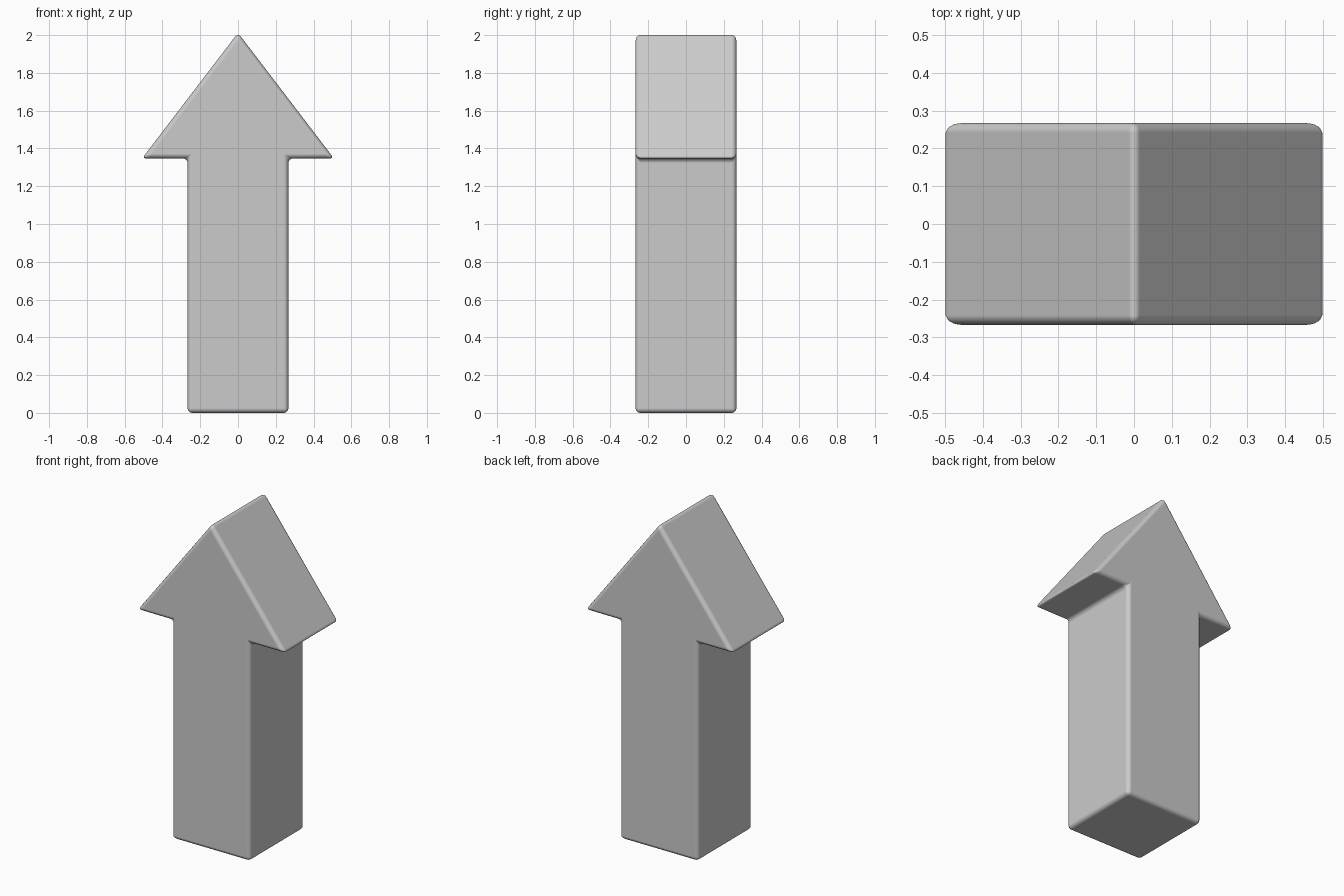
import bpy, bmesh

if "Cube" in bpy.data.objects:
    bpy.data.objects.remove(bpy.data.objects["Cube"])

DEPTH = 0.267      # half depth in y
BEVEL = 0.025

# Right half of the arrow outline (x, z), mirrored to close the profile
half = [(0.267, 0.0), (0.267, 1.347), (0.508, 1.347)]
outline = half + [(0.0, 2.012)] + [(-x, z) for x, z in reversed(half)]

# Arrow body: profile extruded along y
bm = bmesh.new()
face = bm.faces.new([bm.verts.new((x, -DEPTH, z)) for x, z in outline])
ext = bmesh.ops.extrude_face_region(bm, geom=[face], use_keep_orig=True)
new_verts = [g for g in ext["geom"] if isinstance(g, bmesh.types.BMVert)]
bmesh.ops.translate(bm, vec=(0, 2 * DEPTH, 0), verts=new_verts)
bmesh.ops.recalc_face_normals(bm, faces=bm.faces)
for f in bm.faces:
    f.smooth = True
mesh = bpy.data.meshes.new("arrow")
bm.to_mesh(mesh)
bm.free()
arrow = bpy.data.objects.new("arrow", mesh)
bpy.context.collection.objects.link(arrow)

# Softly rounded edges, flat faces kept flat
bev = arrow.modifiers.new("rounded_edges", "BEVEL")
bev.width = BEVEL
bev.segments = 4
bev.limit_method = "ANGLE"
bev.harden_normals = True
